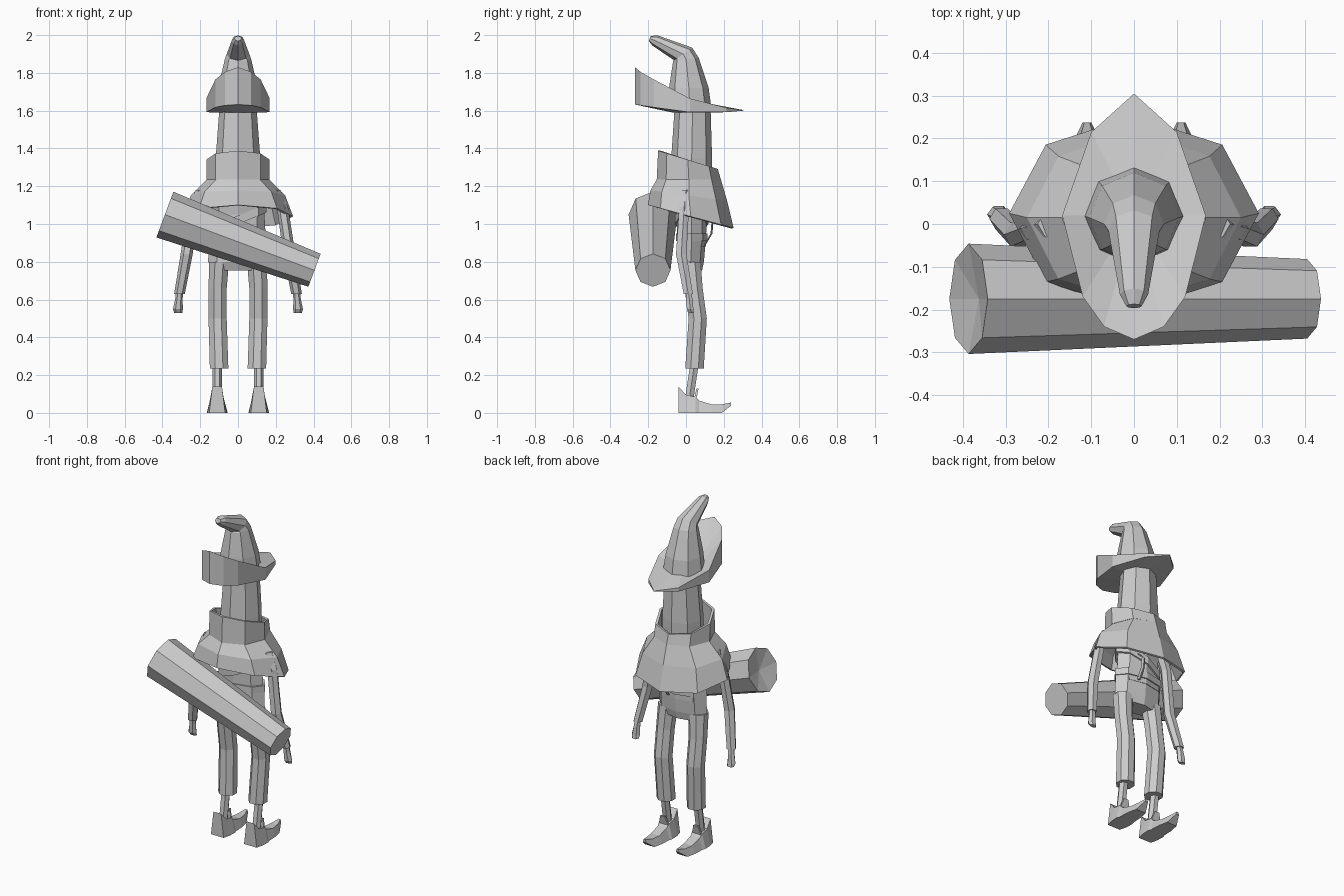
import bpy, bmesh
from math import sin, cos, radians, tau
from mathutils import Vector

if "Cube" in bpy.data.objects:
    bpy.data.objects.remove(bpy.data.objects["Cube"], do_unlink=True)

grey = bpy.data.materials.new("plain grey")
grey.use_nodes = True
grey.diffuse_color = (0.6, 0.6, 0.6, 1)
grey.node_tree.nodes["Principled BSDF"].inputs["Base Color"].default_value = (0.6, 0.6, 0.6, 1)


def loft(name, rings, caps=True, closed=False, thick=0):
    """Skin a list of equal rings of points."""
    bm = bmesh.new()
    loops = [[bm.verts.new(p) for p in r] for r in rings]
    pairs = list(zip(loops, loops[1:]))
    if closed:
        pairs.append((loops[-1], loops[0]))
    for a, b in pairs:
        for i in range(len(a)):
            j = (i + 1) % len(a)
            bm.faces.new((a[i], a[j], b[j], b[i]))
    if caps and not closed:
        bm.faces.new(loops[0][::-1])
        bm.faces.new(loops[-1])
    bmesh.ops.recalc_face_normals(bm, faces=bm.faces)
    mesh = bpy.data.meshes.new(name)
    bm.to_mesh(mesh)
    bm.free()
    mesh.materials.append(grey)
    ob = bpy.data.objects.new(name, mesh)
    bpy.context.collection.objects.link(ob)
    if thick:
        mod = ob.modifiers.new("thickness", "SOLIDIFY")
        mod.thickness = thick
    return ob


def ring(x, y, z, rx, ry, n=8, tilt=0, phase=0):
    """Flat ellipse around the z axis, tilted about x by degrees."""
    t = radians(tilt)
    pts = []
    for i in range(n):
        a = tau * (i + phase) / n
        d = ry * sin(a)
        pts.append(Vector((x + rx * cos(a), y + d * cos(t), z + d * sin(t))))
    return pts


# Pointed hat crown, bent towards the front
loft("hat_crown", [
    ring(0, 0.02, 1.61, 0.12, 0.115),
    ring(0, 0.015, 1.72, 0.105, 0.105),
    ring(0, 0.0, 1.872, 0.07, 0.068, tilt=6),
    ring(0, -0.015, 1.9, 0.06, 0.058, tilt=36),
    ring(0, -0.165, 1.972, 0.033, 0.03, tilt=62),
    ring(0, -0.192, 1.982, 0.018, 0.014, tilt=70)])

# Brim, turned up high at the front and pointed at the back
half = [(0, 0.305, 1.603), (0.1, 0.215, 1.615), (0.168, 0.02, 1.665),
        (0.12, -0.17, 1.765), (0.07, -0.24, 1.805), (0, -0.27, 1.83)]
outline = half + [(-x, y, z) for x, y, z in half[-2:0:-1]]
top = [Vector(p) for p in outline]
under = [Vector((x, y, 1.6 if y > 0.25 else 1.592 + 0.15 * max(0, -y))) for x, y, z in outline]
middle = Vector((0, 0.02, 0))


def inner(z):
    out = []
    for p in top:
        d = (Vector((p.x, p.y, 0)) - middle).normalized() * 0.09 + middle
        out.append(Vector((d.x, d.y, z)))
    return out


loft("hat_brim", [inner(1.64), top, under, inner(1.59)], closed=True)

# Long narrow head
loft("head", [ring(0, 0.025, 1.2, 0.12, 0.11),
              ring(0, 0.03, 1.35, 0.118, 0.108),
              ring(0, 0.035, 1.62, 0.098, 0.095)])

# Standing collar and shoulder cape, both open shells
loft("collar", [ring(0, 0.015, 1.235, 0.168, 0.17),
                ring(0, 0.01, 1.34, 0.168, 0.165, tilt=-17)], caps=False, thick=0.015)
loft("shoulder_cape", [ring(0, 0.015, 1.25, 0.09, 0.1),
                       ring(0, 0.015, 1.235, 0.165, 0.17),
                       ring(0, 0.015, 1.15, 0.25, 0.205, tilt=-8),
                       ring(0, 0.025, 1.04, 0.292, 0.235, tilt=-15)], caps=False, thick=0.012)

# Torso, hips and belt
loft("torso", [ring(0, 0.03, 0.88, 0.15, 0.075),
               ring(0, 0.03, 1.05, 0.14, 0.08),
               ring(0, 0.02, 1.2, 0.155, 0.1)])
loft("hips", [ring(0, 0.03, 0.755, 0.12, 0.055),
              ring(0, 0.025, 0.8, 0.158, 0.07),
              ring(0, 0.03, 0.92, 0.155, 0.075)])
loft("belt", [ring(0, 0.03, 0.91, 0.16, 0.083), ring(0, 0.03, 0.95, 0.16, 0.083)])

# Diagonal chest strap
strap = [ring(0, 0.03, z, 0.152, 0.088) for z in (1.0, 1.045)]
for r in strap:
    for p in r:
        p.z += 0.4 * p.x
loft("chest_strap", strap)

# Small hanging loop behind the belt
loft("belt_loop", [ring(0.05, y, z, 0.012, 0.005, 4) for y, z in
                   ((0.1, 1.05), (0.14, 1.01), (0.135, 0.95), (0.1, 0.89))])

for side, s in (("left", 1), ("right", -1)):
    # Trouser leg and thin shin
    loft(side + "_trouser_leg", [ring(s * x, y, z, r, r, 8, 0, 0.5) for x, y, z, r in (
        (0.1, 0.045, 0.235, 0.053), (0.108, 0.062, 0.5, 0.052),
        (0.108, 0.04, 0.66, 0.052), (0.1, 0.025, 0.8, 0.057))])
    loft(side + "_shin", [ring(s * 0.11, y, z, 0.026, 0.026, 6) for y, z in
                          ((0.015, 0.06), (0.045, 0.26))])

    # Shoe: square sections from heel to curled toe
    sections = []
    for y, w, low, high in ((-0.04, 0.042, 0, 0.14), (0.0, 0.052, 0, 0.095),
                            (0.05, 0.055, 0, 0.085), (0.07, 0.048, 0, 0.065),
                            (0.135, 0.045, 0, 0.045), (0.19, 0.033, 0, 0.045),
                            (0.238, 0.01, 0.038, 0.055)):
        x = s * 0.11
        sections.append([(x - w, y, low), (x + w, y, low),
                         (x + w * 0.6, y, high), (x - w * 0.6, y, high)])
    loft(side + "_shoe", sections)
    loft(side + "_shoe_flap", [[(s * 0.11 - w, y, z), (s * 0.11 + w, y, z),
                                (s * 0.11 + w, y + 0.012, z), (s * 0.11 - w, y + 0.012, z)]
                               for w, y, z in ((0.035, 0.04, 0.06), (0.015, 0.055, 0.13))])

    # Sleeve and hand
    loft(side + "_sleeve", [ring(s * x, y, z, r, r, 6) for x, y, z, r in (
        (0.19, 0.0, 1.18, 0.035), (0.235, -0.01, 1.09, 0.03),
        (0.272, -0.025, 0.84, 0.032), (0.31, 0.012, 0.63, 0.028))])
    loft(side + "_hand", [ring(s * x, y, z, rx, ry, 6) for x, y, z, rx, ry in (
        (0.308, 0.01, 0.66, 0.018, 0.016), (0.313, 0.018, 0.6, 0.02, 0.02),
        (0.318, 0.022, 0.55, 0.026, 0.02), (0.316, 0.03, 0.53, 0.022, 0.014))])

# Tapered log carried slantwise across the front
start, end = Vector((-0.387, -0.175, 1.05)), Vector((0.405, -0.175, 0.755))
axis = (end - start).normalized()
up = Vector((0, 1, 0)).cross(axis).normalized()


def log_ring(t, r):
    c = start.lerp(end, t)
    return [c + r * (cos(tau * i / 8) * up + sin(tau * i / 8) * Vector((0, 1, 0))) for i in range(8)]


loft("log", [log_ring(0.03, 0.002), log_ring(0, 0.129), log_ring(1, 0.093)])
